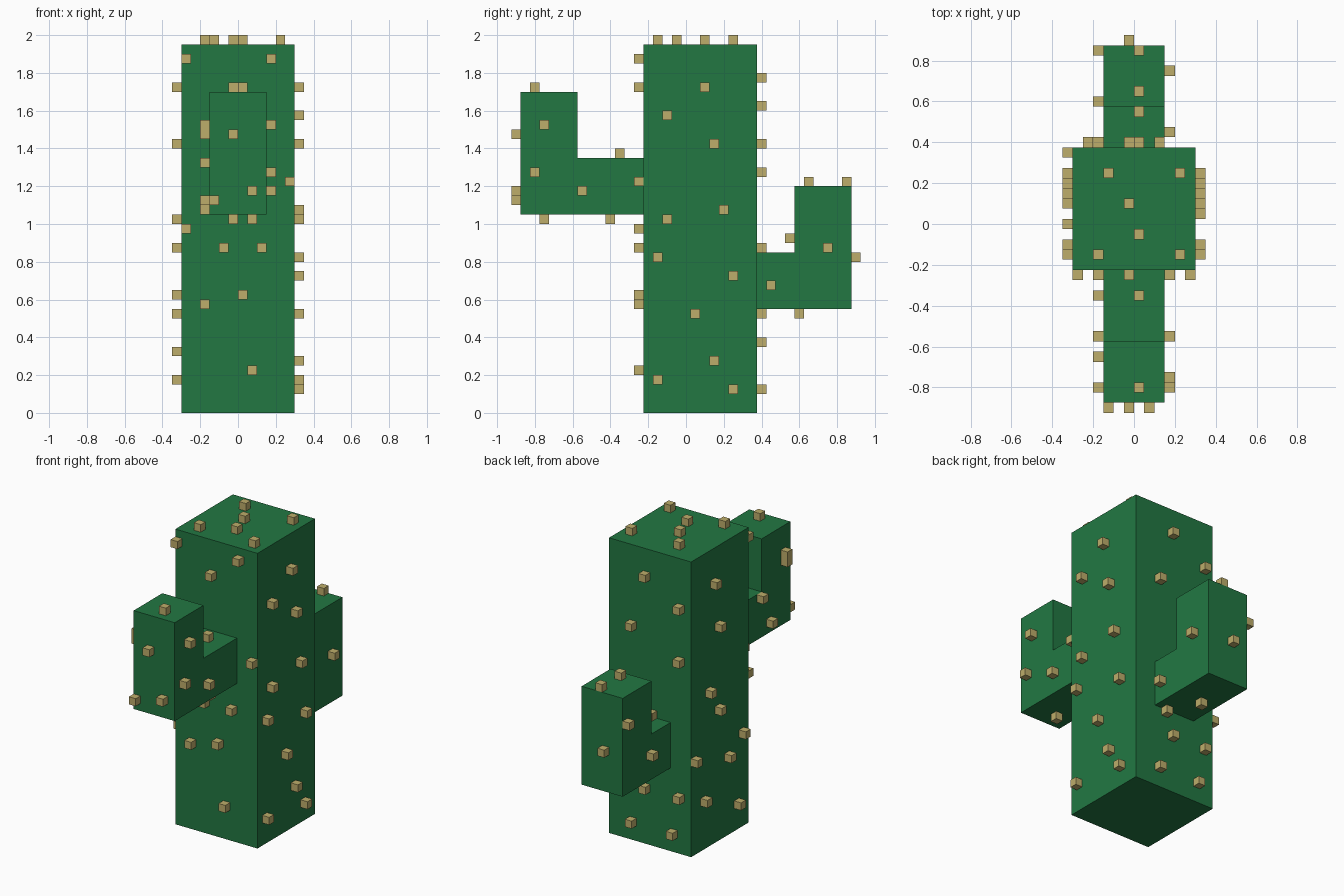
import bpy, bmesh
from mathutils import Matrix, Vector

if "Cube" in bpy.data.objects:
    bpy.data.objects.remove(bpy.data.objects["Cube"], do_unlink=True)


def make_material(name, rgb):
    mat = bpy.data.materials.new(name)
    mat.use_nodes = True
    mat.diffuse_color = (*rgb, 1)
    mat.node_tree.nodes["Principled BSDF"].inputs["Base Color"].default_value = (*rgb, 1)
    return mat


GREEN = make_material("cactus green", (0.016, 0.187, 0.055))
TAN = make_material("spine tan", (0.515, 0.423, 0.147))
SPINE = 0.05


def finish(name, bm, mat):
    bmesh.ops.recalc_face_normals(bm, faces=bm.faces)
    mesh = bpy.data.meshes.new(name)
    bm.to_mesh(mesh)
    bm.free()
    mesh.materials.append(mat)
    bpy.context.collection.objects.link(bpy.data.objects.new(name, mesh))


def extruded(name, profile, half_width):
    """Extrude a (y, z) outline across x."""
    bm = bmesh.new()
    face = bm.faces.new([bm.verts.new((-half_width, y, z)) for y, z in profile])
    ext = bmesh.ops.extrude_face_region(bm, geom=[face])["geom"]
    moved = [v for v in ext if isinstance(v, bmesh.types.BMVert)]
    bmesh.ops.translate(bm, verts=moved, vec=(2 * half_width, 0, 0))
    finish(name, bm, GREEN)


def spines(name, axis, level, spots):
    """Small cubes on the plane axis = level; spots hold the other two coordinates."""
    bm = bmesh.new()
    for spot in spots:
        pos = list(spot)
        pos.insert(axis, level)
        bmesh.ops.create_cube(bm, size=SPINE, matrix=Matrix.Translation(Vector(pos)))
    finish(name, bm, TAN)


# Trunk and the two bent arms
extruded("trunk", [(-0.225, 0), (0.375, 0), (0.375, 1.95), (-0.225, 1.95)], 0.3)
extruded("front_arm", [(-0.225, 1.05), (-0.225, 1.35), (-0.575, 1.35),
                       (-0.575, 1.7), (-0.875, 1.7), (-0.875, 1.05)], 0.15)
extruded("back_arm", [(0.375, 0.55), (0.875, 0.55), (0.875, 1.2),
                      (0.575, 1.2), (0.575, 0.85), (0.375, 0.85)], 0.15)

X, Y, Z = 0, 1, 2

# Trunk spines
spines("trunk_left_spines", X, 0.325, [
    (0.1, 1.725), (-0.1, 1.575), (0.15, 1.425), (0.2, 1.075), (-0.1, 1.025), (-0.15, 0.825),
    (0.25, 0.725), (0.05, 0.525), (0.15, 0.275), (-0.15, 0.175), (0.25, 0.125)])
spines("trunk_right_spines", X, -0.325, [
    (0.15, 1.725), (0.1, 1.425), (0.2, 1.025), (0.1, 0.875), (-0.15, 0.625),
    (0, 0.525), (0.35, 0.625), (0.25, 0.325), (-0.1, 0.175)])
spines("trunk_front_spines", Y, -0.25, [
    (-0.275, 1.875), (0.175, 1.875), (-0.025, 1.725), (0.275, 1.225), (-0.275, 0.975),
    (-0.075, 0.875), (0.125, 0.875), (-0.175, 0.575), (0.025, 0.625), (0.075, 0.225)])
spines("trunk_back_spines", Y, 0.4, [
    (0.025, 1.775), (-0.225, 1.625), (0.125, 1.425), (-0.225, 1.275), (-0.025, 0.875),
    (0.025, 0.375), (-0.225, 0.375), (0.125, 0.125), (-0.175, 0.125)])
spines("trunk_top_spines", Z, 1.975, [
    (-0.125, 0.25), (0.225, 0.25), (-0.025, 0.1), (0.025, -0.05), (-0.175, -0.15), (0.225, -0.15)])

# Front arm spines
spines("front_arm_left_spines", X, 0.175, [(-0.75, 1.525), (-0.8, 1.275), (-0.55, 1.175)])
spines("front_arm_right_spines", X, -0.175, [
    (-0.8, 1.525), (-0.8, 1.475), (-0.55, 1.325), (-0.65, 1.125), (-0.35, 1.075)])
spines("front_arm_front_spines", Y, -0.9, [(-0.025, 1.475), (0.075, 1.175), (-0.125, 1.125)])
spines("front_arm_top_spine", Z, 1.725, [(0.025, -0.8)])
spines("front_arm_elbow_spine", Z, 1.375, [(0.025, -0.35)])
spines("front_arm_bottom_spines", Z, 1.025, [(-0.025, -0.75), (0.075, -0.4)])

# Back arm spines
spines("back_arm_left_spines", X, 0.175, [(0.75, 0.875), (0.45, 0.675)])
spines("back_arm_right_spines", X, -0.175, [(0.85, 1.025), (0.6, 0.725)])
spines("back_arm_back_spine", Y, 0.9, [(-0.025, 0.825)])
spines("back_arm_inner_spine", Y, 0.55, [(0.025, 0.925)])
spines("back_arm_top_spines", Z, 1.225, [(0.025, 0.65), (0.025, 0.85)])
spines("back_arm_bottom_spines", Z, 0.525, [(-0.025, 0.6), (0.075, 0.4)])
